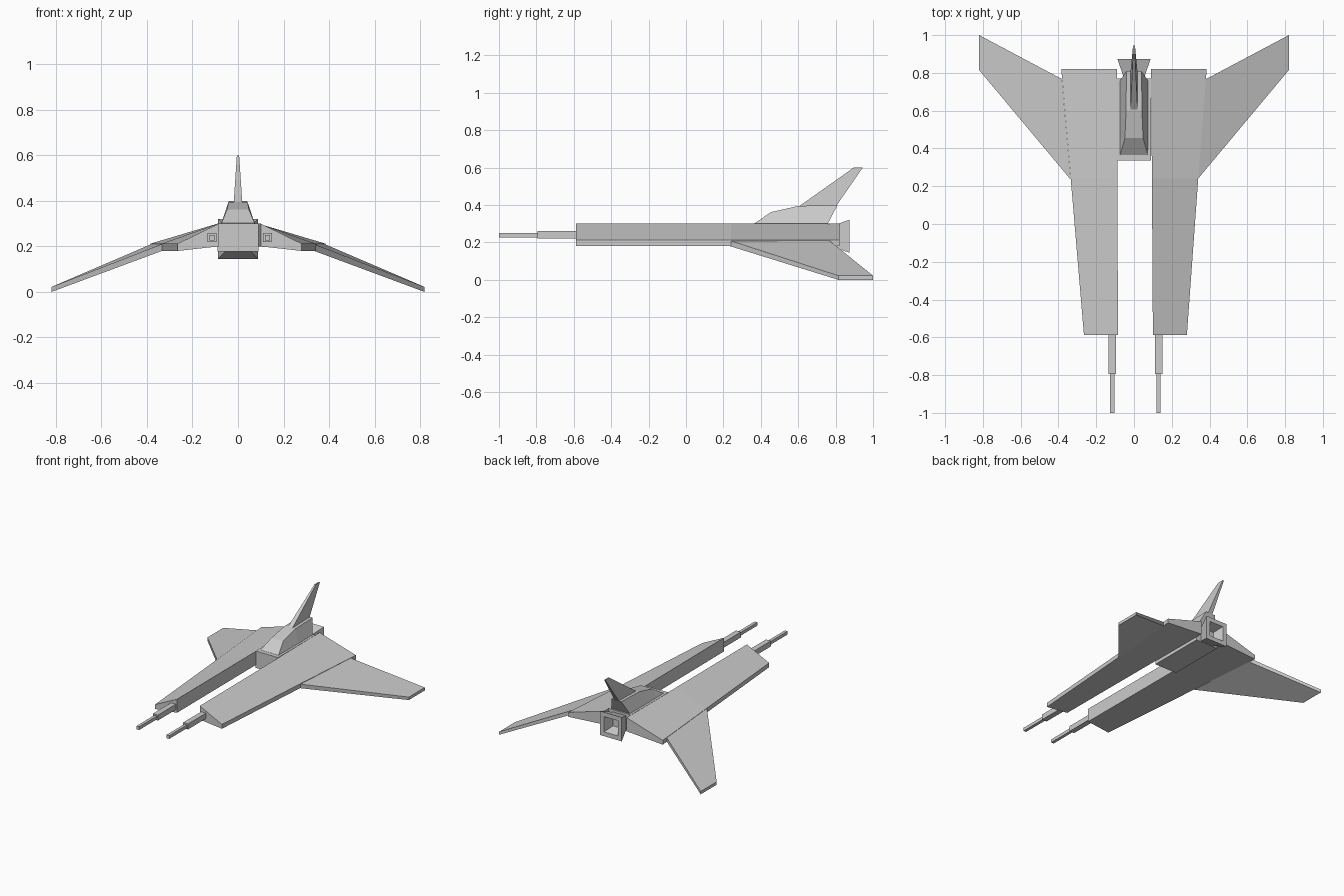
import bpy, bmesh


def loft(name, rings):
    """Solid through successive four-point rings, capped at both ends."""
    bm = bmesh.new()
    loops = [[bm.verts.new(p) for p in r] for r in rings]
    for a, b in zip(loops, loops[1:]):
        for i in range(4):
            j = (i + 1) % 4
            bm.faces.new((a[i], a[j], b[j], b[i]))
    bm.faces.new(loops[0])
    bm.faces.new(loops[-1])
    bmesh.ops.recalc_face_normals(bm, faces=bm.faces)
    me = bpy.data.meshes.new(name)
    bm.to_mesh(me)
    bm.free()
    ob = bpy.data.objects.new(name, me)
    bpy.context.collection.objects.link(ob)
    return ob


def rect(x, y, z, hx, hz):
    return [(x - hx, y, z - hz), (x + hx, y, z - hz),
            (x + hx, y, z + hz), (x - hx, y, z + hz)]


def pod_section(s, y, inner, outer):
    return [(s * inner, y, 0.20), (s * outer, y, 0.18),
            (s * outer, y, 0.212), (s * inner, y, 0.30)]


# Both sides: long pod, swept wing, stepped gun (left nose sits slightly inboard)
for side, s, shift in (("left", -1, 0.015), ("right", 1, 0.0)):
    loft(side + "_pod", [
        pod_section(s, -0.587, 0.10 - shift, 0.28 - shift),
        pod_section(s, 0.24, 0.095 - shift / 2, 0.34 - shift / 3),
        pod_section(s, 0.82, 0.09, 0.385)])
    loft(side + "_wing", [
        [(s * 0.335, 0.235, 0.21), (s * 0.381, 0.767, 0.21),
         (s * 0.381, 0.767, 0.18), (s * 0.335, 0.235, 0.18)],
        [(s * 0.82, 0.815, 0.022), (s * 0.82, 1.0, 0.022),
         (s * 0.82, 1.0, 0.0), (s * 0.82, 0.815, 0.0)]])
    gx = s * (0.13 - shift)
    loft(side + "_gun_base", [rect(gx, y, 0.24, 0.02, 0.02) for y in (-0.795, -0.58)])
    loft(side + "_gun_barrel", [rect(gx, y, 0.238, 0.011, 0.012) for y in (-1.0, -0.79)])

# Central fuselage block
loft("fuselage", [rect(0, y, 0.239, 0.091, 0.062) for y in (0.335, 0.77)])

# Flared square exhaust with a tapering recess
loft("exhaust", [rect(0, y, 0.233, h, h) for y, h in
                 ((0.765, 0.05), (0.873, 0.088), (0.873, 0.056), (0.80, 0.034))])

# Raised spine: base, middle and top sections from nose to tail
spine = [(0.365, 0.30, 0.301), (0.455, 0.295, 0.36), (0.60, 0.295, 0.395)]
rings = [[(-0.075, 0.365, 0.295), (0.075, 0.365, 0.295),
          (0.073, 0.366, 0.302), (-0.073, 0.366, 0.302)]]
for yb, yt, zt, ht in ((0.45, 0.455, 0.362, 0.048), (0.60, 0.60, 0.395, 0.042),
                       (0.755, 0.81, 0.40, 0.040)):
    rings.append([(-0.076, yb, 0.295), (0.076, yb, 0.295), (ht, yt, zt), (-ht, yt, zt)])
loft("spine", rings)

# Swept tail fin
loft("tail_fin", [
    [(-0.019, 0.60, 0.39), (0.019, 0.60, 0.39), (0.019, 0.80, 0.39), (-0.019, 0.80, 0.39)],
    [(-0.005, 0.897, 0.60), (0.005, 0.897, 0.60), (0.005, 0.945, 0.60), (-0.005, 0.945, 0.60)]])
